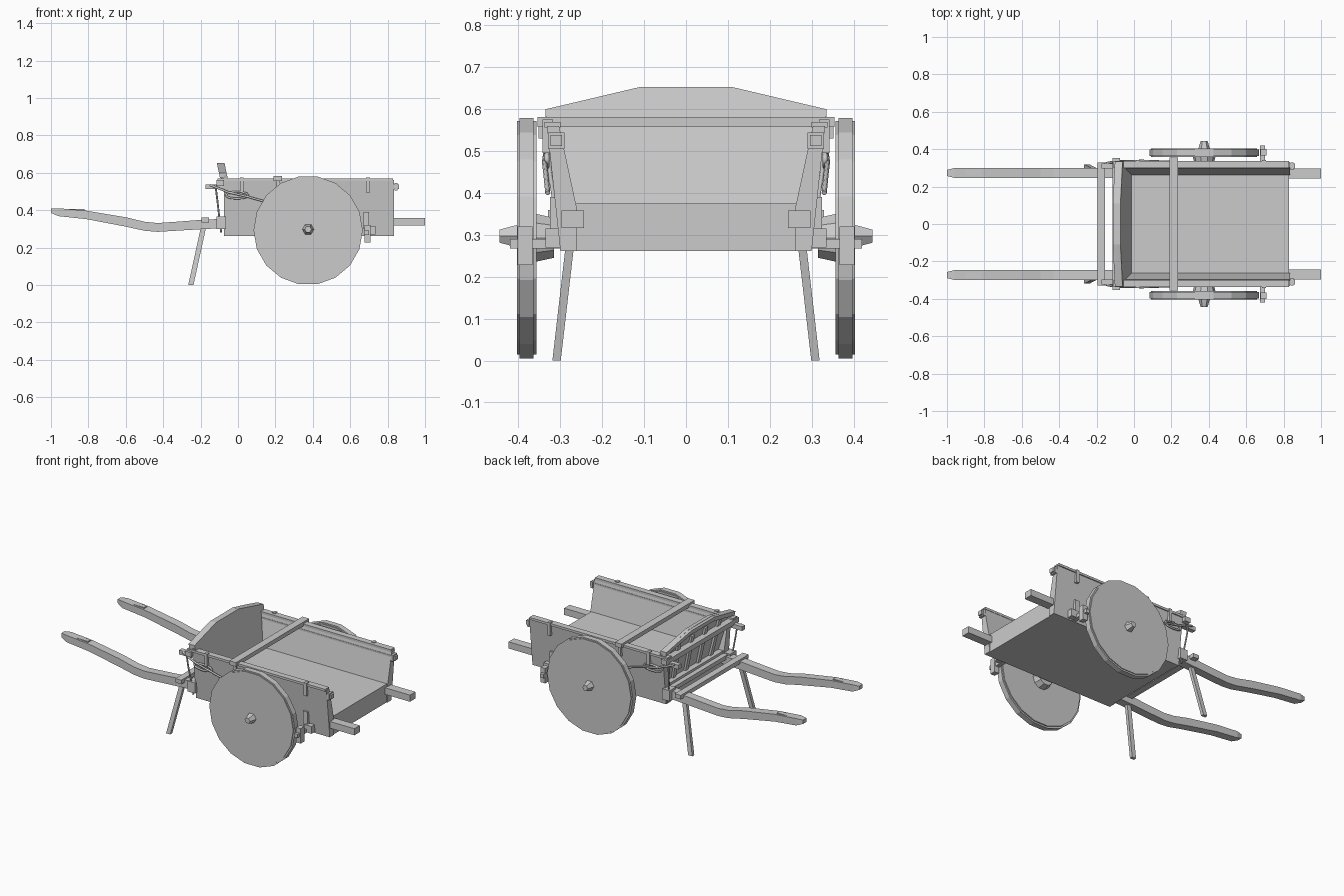
import bpy, bmesh, math
from mathutils import Vector

if "Cube" in bpy.data.objects:
    bpy.data.objects.remove(bpy.data.objects["Cube"])


def finish(name, bm):
    bmesh.ops.recalc_face_normals(bm, faces=bm.faces)
    me = bpy.data.meshes.new(name)
    bm.to_mesh(me)
    bm.free()
    ob = bpy.data.objects.new(name, me)
    bpy.context.collection.objects.link(ob)
    return ob


def loft(name, rings):
    """Skin a list of closed rings and cap both ends."""
    bm = bmesh.new()
    vs = [[bm.verts.new(p) for p in r] for r in rings]
    n = len(vs[0])
    for a, b in zip(vs, vs[1:]):
        for i in range(n):
            j = (i + 1) % n
            bm.faces.new((a[i], a[j], b[j], b[i]))
    bm.faces.new(vs[0])
    bm.faces.new(vs[-1])
    return finish(name, bm)


def box(name, x0, x1, y0, y1, z0, z1):
    return loft(name, [[(x, y0, z0), (x, y1, z0), (x, y1, z1), (x, y0, z1)] for x in (x0, x1)])


def prism_x(name, yz, x0, x1, lean=lambda z: 0):
    return loft(name, [[(x + lean(z), y, z) for y, z in yz] for x in (x0, x1)])


def disc(name, x, z, r, y0, y1, n, r2=None, rot=0.0):
    rings = []
    for y, rr in ((y0, r), (y1, r if r2 is None else r2)):
        rings.append([(x + rr * math.cos(rot + 2 * math.pi * i / n), y,
                       z + rr * math.sin(rot + 2 * math.pi * i / n)) for i in range(n)])
    return loft(name, rings)


def rope(name, pts, r, cyclic=False):
    cu = bpy.data.curves.new(name, 'CURVE')
    cu.dimensions = '3D'
    cu.bevel_depth = r
    cu.bevel_resolution = 1
    cu.use_fill_caps = True
    sp = cu.splines.new('POLY')
    sp.points.add(len(pts) - 1)
    for p, c in zip(sp.points, pts):
        p.co = (*c, 1)
    sp.use_cyclic_u = cyclic
    ob = bpy.data.objects.new(name, cu)
    bpy.context.collection.objects.link(ob)
    return ob


# bed
prism_x("bed", [(-.298, .262), (.298, .262), (.285, .375), (-.285, .375)], -.07, .83)

# leaning head board with arched top
lean = lambda z: -.025 - .21 * (z - .375)
prism_x("head_board", [(-.27, .36), (.27, .36), (.335, .585), (.335, .60), (.11, .653),
                       (-.11, .653), (-.335, .60), (-.335, .585)], -.011, .011, lean)
arch = [(-.335, .60), (-.22, .627), (-.11, .651), (.11, .651), (.22, .627), (.335, .60)]
prism_x("head_arch_rail", arch + [(y, z - .028) for y, z in reversed(arch)], -.03, -.008, lean)
for i in range(4):
    y = -.18 + .12 * i
    prism_x("head_slat", [(y - .014, .365), (y + .014, .365), (y * 1.1 + .014, .60),
                          (y * 1.1 - .014, .60)], -.024, -.008, lean)

# cross bars
box("head_cross_bar", -.115, -.075, -.352, .352, .53, .56)
box("top_cross_bar", .19, .235, -.355, .355, .557, .582)
box("shaft_cross_bar", -.195, -.155, -.33, .33, .335, .36)
box("bed_end_bar", -.10, -.068, -.30, .30, .335, .36)
disc("axle", .375, .293, .022, -.36, .36, 8)

for s in (1, -1):
    def sbox(name, x0, x1, y0, y1, z0, z1):
        return box(name, x0, x1, s * y0, s * y1, z0, z1)

    # side wall, cap strip and through rail
    prism_x("side_wall", [(s * y, z) for y, z in ((.26, .262), (.30, .262), (.332, .56),
                                                  (.303, .56), (.262, .37))], -.075, .835)
    sbox("wall_cap", -.11, .83, .300, .338, .556, .57)
    sbox("side_rail", -.175, .862, .296, .324, .512, .538)
    sbox("rail_peg", .838, .852, .29, .33, .505, .545)
    # iron straps on the wall
    for x in (.02, .215, .695):
        sbox("wall_strap", x - .01, x + .01, .318, .342, .495, .575)
    sbox("wall_bracket", .67, .70, .29, .325, .30, .39)

    # shaft: bent handle and rear stub
    path = [(-1.0, .385, .408), (-.96, .368, .41), (-.81, .352, .397), (-.60, .312, .362),
            (-.50, .29, .338), (-.43, .284, .331), (-.33, .29, .338), (-.20, .298, .348),
            (-.05, .305, .355)]
    rings = []
    for i, (x, lo, hi) in enumerate(path):
        w = .016 if i == 0 else .026
        y = s * .273
        rings.append([(x, y - w, lo), (x, y + w, lo), (x, y + w, hi), (x, y - w, hi)])
    loft("shaft_handle", rings)
    sbox("rear_stub", .80, 1.0, .244, .297, .317, .358)
    sbox("shaft_grip", -.97, -.82, .258, .288, .39, .405)
    sbox("shaft_peg", -.115, -.065, .265, .325, .30, .365)

    # prop leg
    loft("prop_leg", [[(cx - .014, s * (cy - .01), z), (cx + .014, s * (cy - .01), z),
                       (cx + .014, s * (cy + .01), z), (cx - .014, s * (cy + .01), z)]
                      for cx, cy, z in ((-.252, .309, 0), (-.182, .272, .32))])

    # wheel: disc, tyre, hub
    disc("wheel_disc", .375, .293, .283, s * .357, s * .403, 18)
    disc("wheel_tyre", .375, .292, .292, s * .364, s * .398, 18)
    disc("hub_cap", .375, .297, .032, s * .40, s * .445, 6, .018)
    disc("hub_inner", .375, .293, .05, s * .315, s * .358, 10, .06)

    # brake beam and block
    sbox("brake_beam", .675, .70, .29, .42, .267, .29)
    sbox("brake_block", .677, .708, .366, .402, .228, .32)
    sbox("brake_hanger", .685, .735, .30, .335, .27, .315)

    # ropes
    rope("tie_rope", [(-.15, s * .325, .535), (-.10, s * .335, .515), (-.05, s * .335, .495),
                      (.04, s * .338, .475), (.13, s * .335, .45), (.25, s * .33, .40)], .006)
    loop = [(-.005 + .06 * math.cos(a), s * .332, .48 + .018 * math.sin(a))
            for a in [2 * math.pi * i / 12 for i in range(12)]]
    rope("rope_loop", loop, .006, True)
    rope("hanging_rope", [(-.12, s * .33, .53), (-.11, s * .325, .45), (-.10, s * .312, .36),
                          (-.09, s * .305, .28)], .005)
